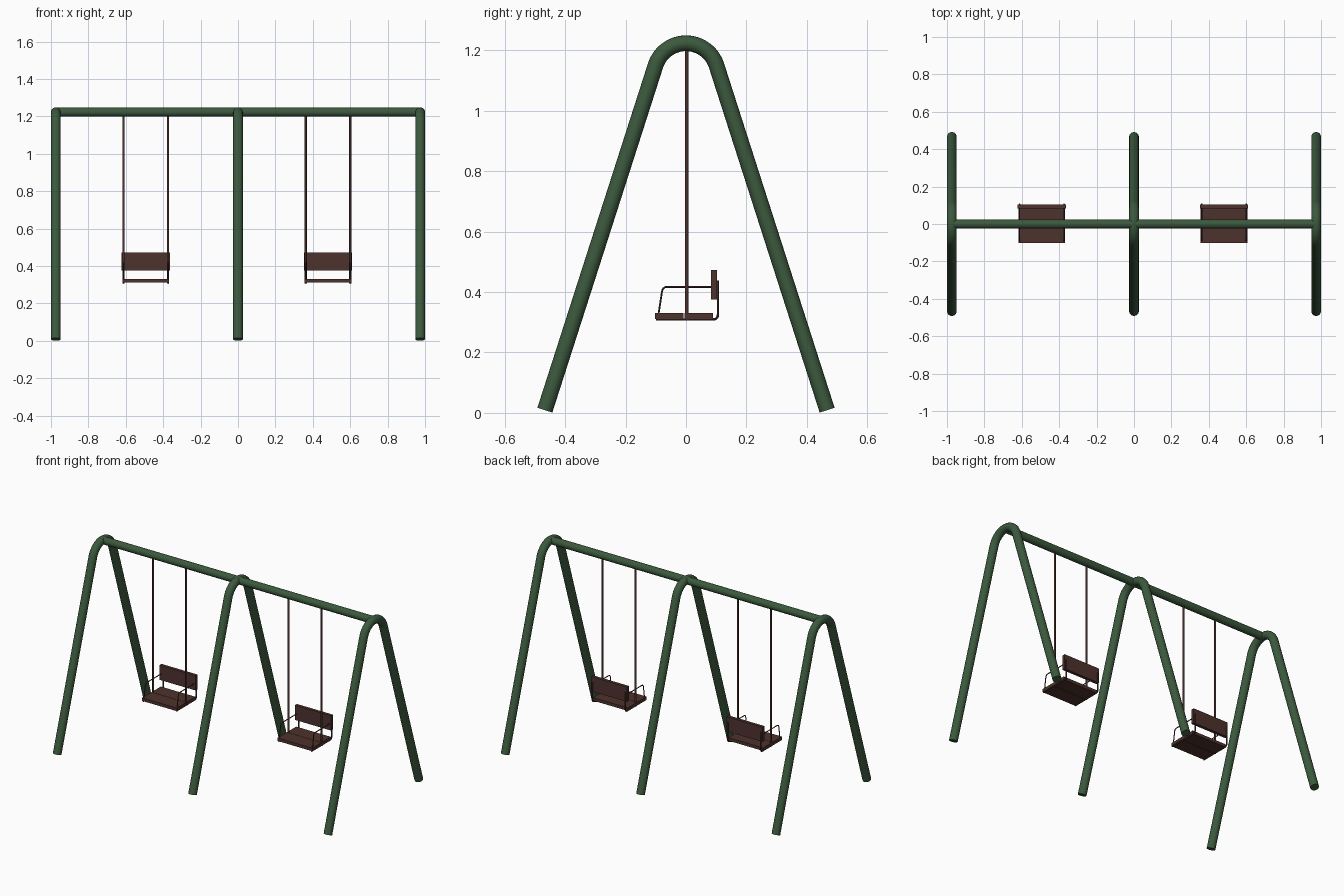
import bpy
from math import sin, cos, radians
from mathutils import Vector

cube = bpy.data.objects.get("Cube")
if cube:
    bpy.data.objects.remove(cube, do_unlink=True)


def material(name, colour):
    m = bpy.data.materials.new(name)
    m.use_nodes = True
    m.diffuse_color = colour
    m.node_tree.nodes["Principled BSDF"].inputs["Base Color"].default_value = colour
    return m


green = material("green_paint", (0.045, 0.10, 0.047, 1))
brown = material("brown_wood", (0.075, 0.032, 0.026, 1))


def tube(name, points, radius, mat, sides=6):
    """Round capped tube along a path; sides counts quarter-circle steps."""
    curve = bpy.data.curves.new(name, "CURVE")
    curve.dimensions = "3D"
    curve.bevel_depth = radius
    curve.bevel_resolution = sides
    curve.use_fill_caps = True
    spline = curve.splines.new("POLY")
    spline.points.add(len(points) - 1)
    for p, co in zip(spline.points, points):
        p.co = (*co, 1)
    obj = bpy.data.objects.new(name, curve)
    bpy.context.collection.objects.link(obj)
    bpy.ops.object.select_all(action="DESELECT")
    obj.select_set(True)
    bpy.context.view_layer.objects.active = obj
    bpy.ops.object.convert(target="MESH")
    obj = bpy.context.object
    obj.data.materials.clear()
    obj.data.materials.append(mat)
    bpy.ops.object.shade_smooth_by_angle(angle=radians(40))
    return obj


def board(name, centre, size, mat):
    bpy.ops.mesh.primitive_cube_add(size=1, location=centre)
    obj = bpy.context.object
    obj.name = name
    obj.scale = size
    bpy.ops.object.transform_apply(location=False, rotation=False, scale=True)
    obj.data.materials.append(mat)


def rounded(points, radius, steps=5):
    """Replace the inner corners of a path with small curves."""
    pts = [Vector(p) for p in points]
    out = [pts[0]]
    for a, b, c in zip(pts, pts[1:], pts[2:]):
        start = b + (a - b).normalized() * radius
        end = b + (c - b).normalized() * radius
        for i in range(steps + 1):
            t = i / steps
            out.append(start * (1 - t) ** 2 + b * 2 * t * (1 - t) + end * t * t)
    return out + [pts[-1]]


# Bent A-frames and the top beam
BEAM_Z, FRAME_X, BEND = 1.223, 0.974, 0.106
for side, x in (("right", -FRAME_X), ("middle", 0), ("left", FRAME_X)):
    path = [(x, -0.467, 0.009)]
    for i in range(25):
        a = radians(162 - i * 144 / 24)
        path.append((x, BEND * cos(a), BEAM_Z - BEND + BEND * sin(a)))
    path.append((x, 0.467, 0.009))
    tube(side + "_frame", path, 0.026, green)
tube("top_beam", [(-FRAME_X, 0, BEAM_Z), (FRAME_X, 0, BEAM_Z)], 0.024, green)

# Swings
for side, x in (("right", -0.493), ("left", 0.481)):
    # Seat planks and backrest
    for part, y in (("front", -0.055), ("rear", 0.042)):
        board(f"{side}_seat_{part}_plank", (x, y, 0.321), (0.25, 0.095, 0.02), brown)
    board(side + "_backrest", (x, 0.093, 0.424), (0.258, 0.02, 0.096), brown)
    for end, s in (("right", -1), ("left", 1)):
        px = x + s * 0.119
        # Hanging rod
        tube(f"{side}_swing_{end}_rod", [(px, 0.002, 0.307), (px, 0.002, BEAM_Z)],
             0.006, brown, 3)
        # Armrest rail
        tube(f"{side}_swing_{end}_armrest",
             rounded([(px, -0.092, 0.32), (px, -0.077, 0.417), (px, 0.09, 0.417)], 0.015),
             0.003, brown, 2)
        # Bent bracket under the seat, rising behind the backrest
        tube(f"{side}_swing_{end}_bracket",
             rounded([(px, -0.1, 0.309), (px, 0.106, 0.309), (px, 0.106, 0.438)], 0.018),
             0.004, brown, 2)
